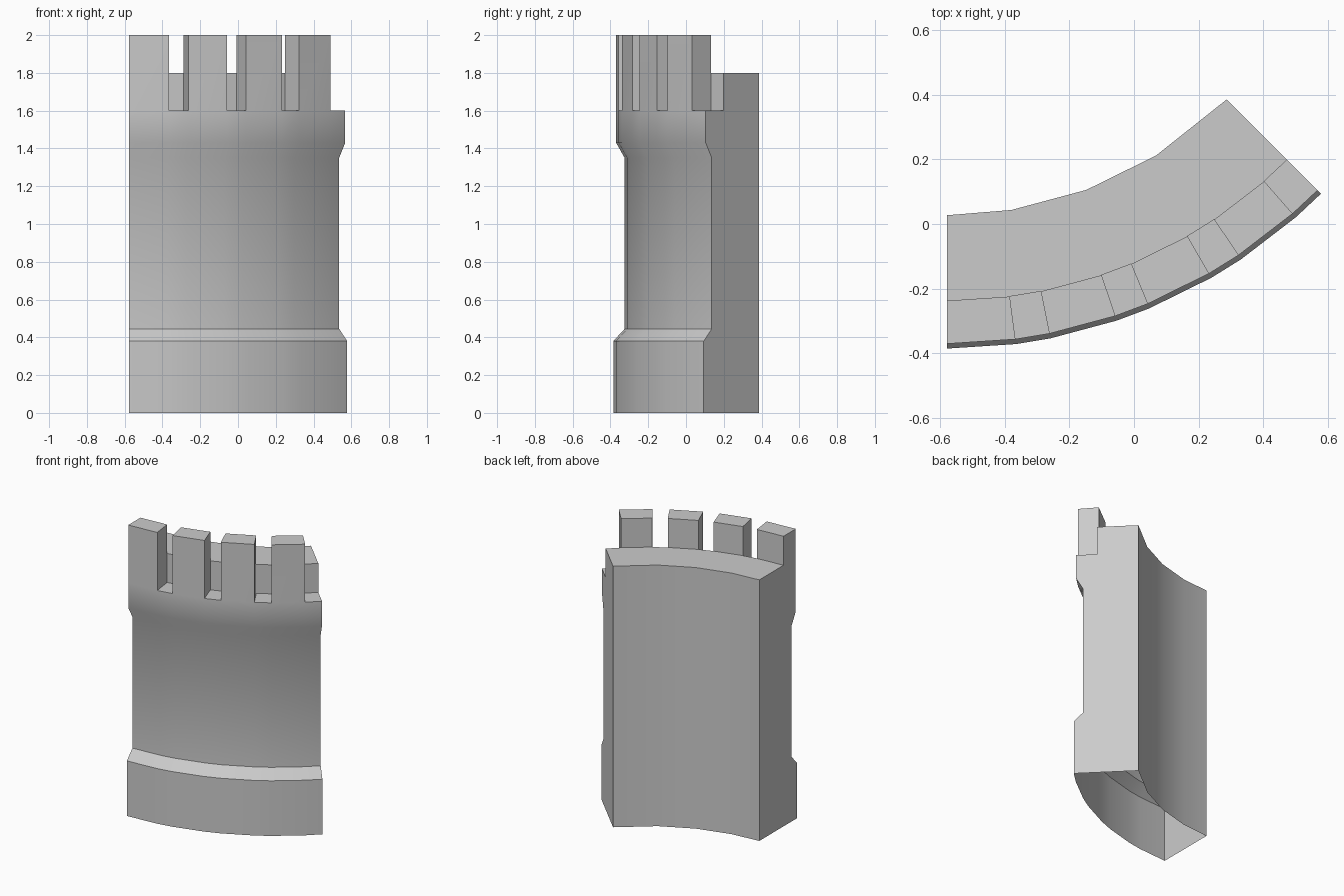
import bpy, bmesh, math

if "Cube" in bpy.data.objects:
    bpy.data.objects.remove(bpy.data.objects["Cube"])

# Dimensions: a 45 degree slice of a round tower wall
CX, CY = -0.578, 1.25            # centre of curvature
R_IN, R_PAR = 1.223, 1.487       # inner wall, back of the parapet
R_TOP = 1.62                     # parapet front
Z_GAP, Z_WALK, Z_TOP = 1.6, 1.8, 2.0
OUTER = [(1.635, 0), (1.635, 0.38), (1.575, 0.445), (1.575, 1.35),
         (R_TOP, 1.43), (R_TOP, Z_GAP)]

# Angles of merlon edges (7.5 degree merlon, 3.75 degree gap) and inner facets
edges = []
for i in range(4):
    edges += [i * 11.25, i * 11.25 + 7.5]
edges.append(45.0)
inner = [0, 9.375, 20.625, 31.875, 45]

bm = bmesh.new()


def point(r, a, z):
    t = math.radians(a)
    return (CX + r * math.sin(t), CY - r * math.cos(t), z)


def face(pts):
    bm.faces.new([bm.verts.new(point(*p)) for p in pts])


def strip(p, q, a, b):
    """Quad swept from angle a to b between profile points p and q."""
    face([(p[0], a, p[1]), (p[0], b, p[1]), (q[0], b, q[1]), (q[0], a, q[1])])


def radial(profile, a):
    """Flat face in the radial plane at angle a."""
    face([(r, a, z) for r, z in profile])


for i, (a, b) in enumerate(zip(edges, edges[1:])):
    # outer wall with plinth and corbel band
    for p, q in zip(OUTER, OUTER[1:]):
        strip(p, q, a, b)
    if i % 2 == 0:   # merlon front, top and back
        strip((R_TOP, Z_GAP), (R_TOP, Z_TOP), a, b)
        strip((R_TOP, Z_TOP), (R_PAR, Z_TOP), a, b)
        strip((R_PAR, Z_TOP), (R_PAR, Z_WALK), a, b)
    else:            # gap floor and the wall behind it
        strip((R_TOP, Z_GAP), (R_PAR, Z_GAP), a, b)
        strip((R_PAR, Z_GAP), (R_PAR, Z_WALK), a, b)

# merlon sides
for a in edges[1:-1]:
    radial([(R_TOP, Z_GAP), (R_TOP, Z_TOP), (R_PAR, Z_TOP),
            (R_PAR, Z_WALK), (R_PAR, Z_GAP)], a)

# inner wall and wall walk (the underside is open)
for a, b in zip(inner, inner[1:]):
    strip((R_IN, Z_WALK), (R_IN, 0), a, b)
face([(R_PAR, a, Z_WALK) for a in edges] +
     [(R_IN, a, Z_WALK) for a in reversed(inner)])

# end faces: one ends on a merlon, the other on a gap
back = [(R_PAR, Z_WALK), (R_IN, Z_WALK), (R_IN, 0)]
radial(OUTER + [(R_TOP, Z_TOP), (R_PAR, Z_TOP)] + back, 0)
radial(OUTER + [(R_PAR, Z_GAP)] + back, 45)

bmesh.ops.remove_doubles(bm, verts=bm.verts, dist=0.0005)
bmesh.ops.recalc_face_normals(bm, faces=bm.faces)

mesh = bpy.data.meshes.new("curved_battlement_wall")
bm.to_mesh(mesh)
bm.free()
wall = bpy.data.objects.new("curved_battlement_wall", mesh)
bpy.context.collection.objects.link(wall)

stone = bpy.data.materials.new("grey stone")
stone.diffuse_color = (0.6, 0.6, 0.6, 1)
stone.use_nodes = True
stone.node_tree.nodes["Principled BSDF"].inputs["Base Color"].default_value = stone.diffuse_color
mesh.materials.append(stone)

bpy.context.view_layer.objects.active = wall
wall.select_set(True)
bpy.ops.object.shade_smooth_by_angle(angle=math.radians(30))
